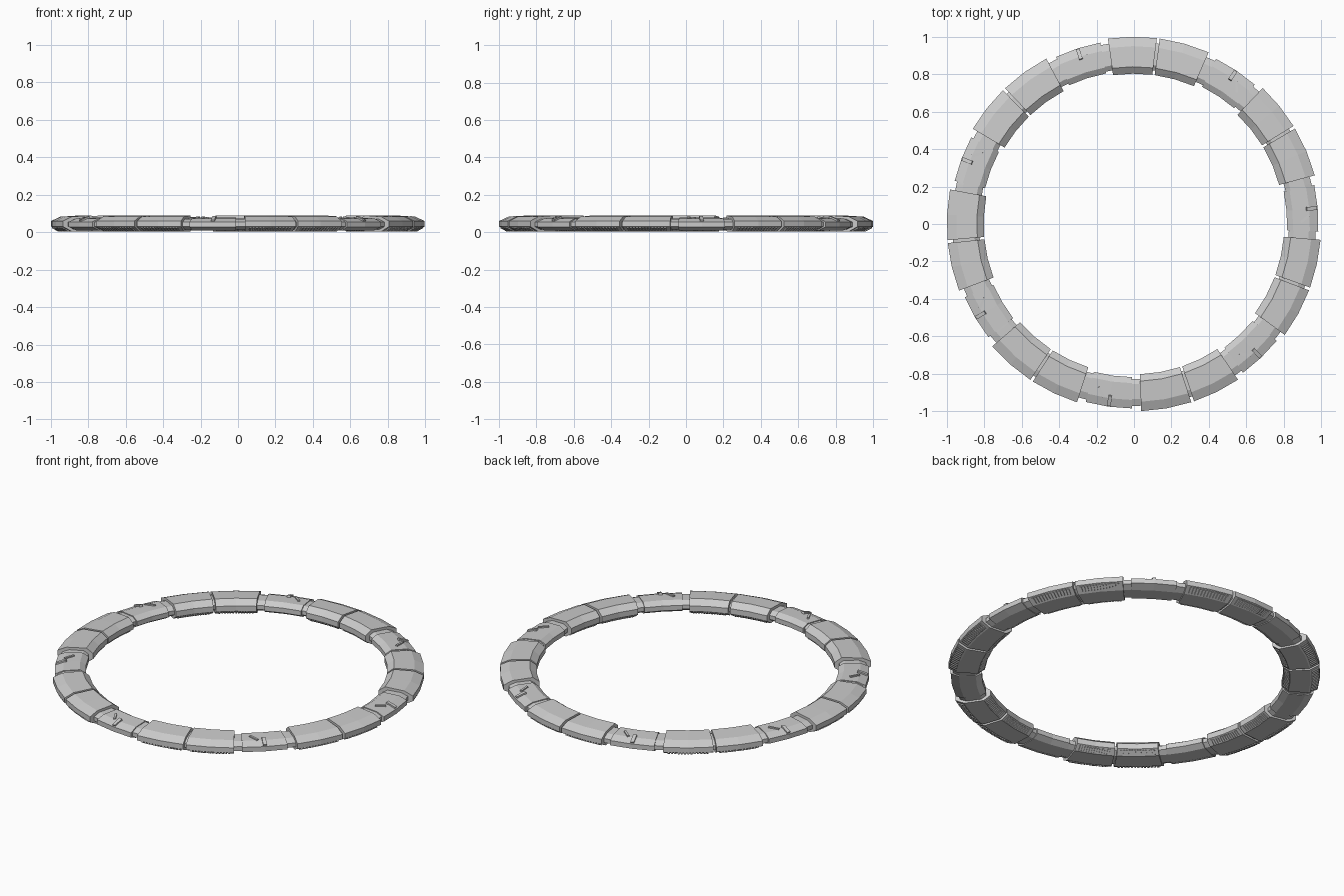
import bpy, bmesh, math
from mathutils import Vector, Matrix

if "Cube" in bpy.data.objects:
    bpy.data.objects.remove(bpy.data.objects["Cube"])

STEP = 360 / 7   # seven repeats of: large, large, small segment


def sweep(bm, profile, a0, a1, n, closed=False):
    """Sweep an (r, z) profile around z from angle a0 to a1 (degrees)."""
    rings = []
    for i in range(n if closed else n + 1):
        a = math.radians(a0 + (a1 - a0) * i / n)
        rings.append([bm.verts.new((r * math.cos(a), r * math.sin(a), z)) for r, z in profile])
    m = len(profile)
    for i in range(n):
        p, q = rings[i], rings[(i + 1) % len(rings)]
        for j in range(m):
            k = (j + 1) % m
            bm.faces.new((p[j], p[k], q[k], q[j]))
    if not closed:
        bm.faces.new(rings[0])
        bm.faces.new(rings[-1][::-1])


def finish(bm, name):
    bmesh.ops.recalc_face_normals(bm, faces=bm.faces[:])
    mesh = bpy.data.meshes.new(name)
    bm.to_mesh(mesh)
    bm.free()
    obj = bpy.data.objects.new(name, mesh)
    bpy.context.collection.objects.link(obj)


def slat_profile(p, q, lift, t0=0.15, t1=0.85):
    """Thin quad standing proud of the chamfer p-q."""
    p, q = Vector(p), Vector(q)
    d = (q - p).normalized()
    nrm = Vector((d.y, -d.x))
    if nrm.y > 0:
        nrm = -nrm
    a, b = p.lerp(q, t0), p.lerp(q, t1)
    return [a - nrm * 0.004, b - nrm * 0.004, b + nrm * lift, a + nrm * lift]


def bar(bm, r, ang, z, size, yaw, pitch):
    """Small box; local x is radial, yaw turns it, pitch tips it outward."""
    mat = (Matrix.Rotation(math.radians(ang), 4, 'Z') @ Matrix.Translation((r, 0, z))
           @ Matrix.Rotation(math.radians(yaw), 4, 'Z')
           @ Matrix.Rotation(math.radians(pitch), 4, 'Y') @ Matrix.Diagonal((*size, 1)))
    bmesh.ops.create_cube(bm, size=1, matrix=mat)


LARGE = [(1.0, 0.03), (1.0, 0.06), (0.95, 0.083), (0.84, 0.09),
         (0.803, 0.062), (0.803, 0.03), (0.84, 0.004), (0.95, 0.004)]
SMALL = [(0.985, 0.028), (0.985, 0.056), (0.94, 0.074), (0.85, 0.078),
         (0.818, 0.058), (0.818, 0.03), (0.85, 0.01), (0.94, 0.01)]
CORE = [(0.972, 0.03), (0.972, 0.054), (0.935, 0.07), (0.855, 0.073),
        (0.828, 0.056), (0.828, 0.032), (0.855, 0.014), (0.935, 0.014)]

# inner core ring seen in the gaps
bm = bmesh.new()
sweep(bm, CORE, 0, 360, 84, closed=True)
finish(bm, "core_ring")

for k in range(7):
    base = 98 - STEP * k

    # two large armour segments with slatted lower chamfers
    for i, (s, e) in enumerate(((0, 15), (15.9, 31.5))):
        bm = bmesh.new()
        sweep(bm, LARGE, base - s, base - e, 2)
        finish(bm, f"large_segment_{k}_{i}")
        bm = bmesh.new()
        for prof in (slat_profile(LARGE[0], LARGE[7], 0.005),
                     slat_profile(LARGE[5], LARGE[6], 0.005)):
            for j in range(13):
                a = base - s - 1.6 - j * (e - s - 3.2) / 12
                sweep(bm, prof, a - 0.28, a + 0.28, 1)
        finish(bm, f"vent_slats_{k}_{i}")

    # lower connector segment
    bm = bmesh.new()
    sweep(bm, SMALL, base - 34.4, base - 48.9, 2)
    finish(bm, f"small_segment_{k}")

    # clamp bars on the connector: one radial, one slanted
    mid = base - 41.6
    bm = bmesh.new()
    bar(bm, 0.952, mid, 0.07, (0.058, 0.02, 0.014), 0, 20)
    bar(bm, 0.915, mid - 3.2, 0.076, (0.06, 0.012, 0.012), 38, 3)
    finish(bm, f"clamp_bars_{k}")
